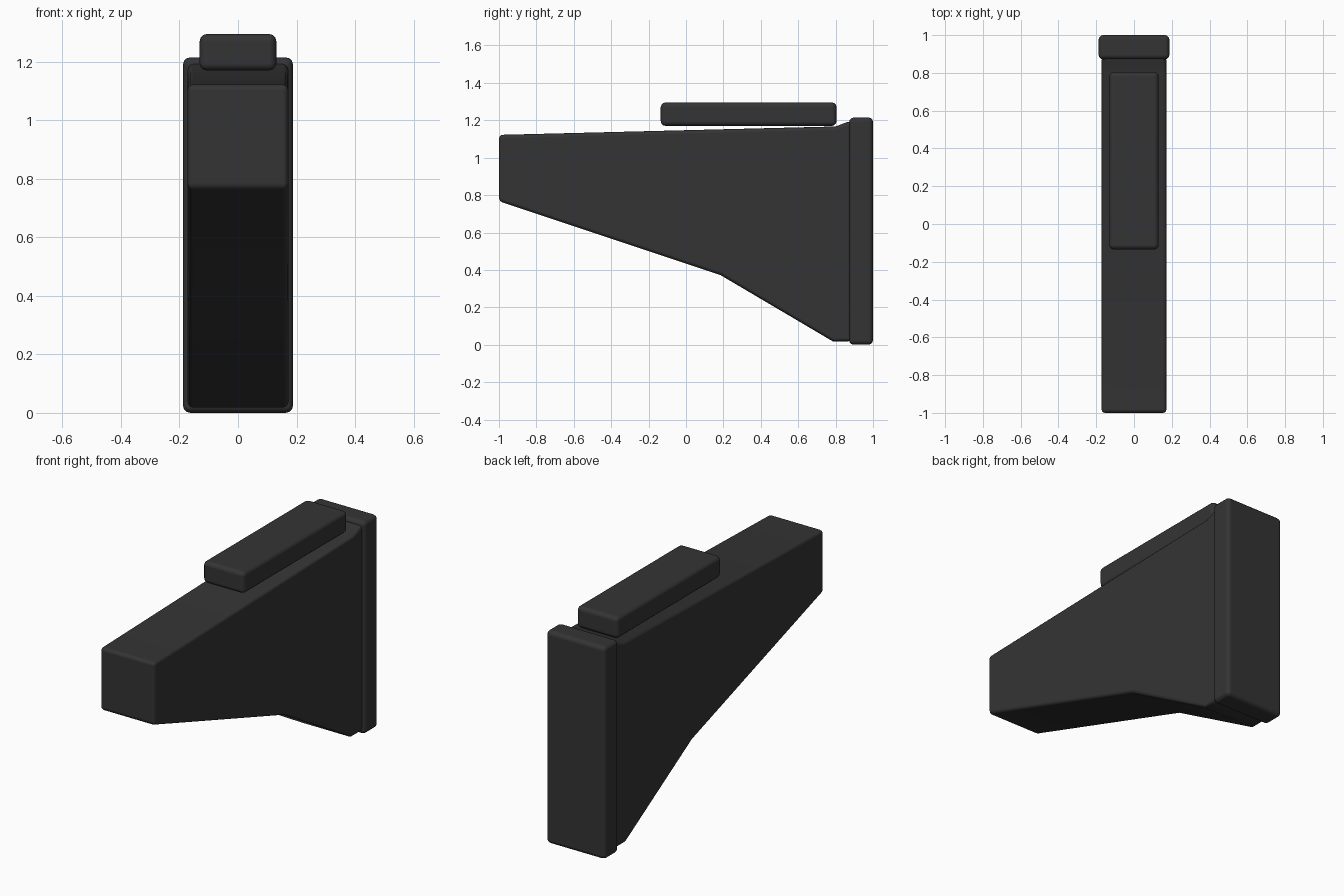
import bpy
import bmesh
import math

cube = bpy.data.objects.get("Cube")
if cube:
    bpy.data.objects.remove(cube, do_unlink=True)

# Single dark polymer colour
dark = bpy.data.materials.new("dark_grey")
dark.use_nodes = True
colour = (0.034, 0.034, 0.034, 1)
dark.diffuse_color = colour
dark.node_tree.nodes["Principled BSDF"].inputs["Base Color"].default_value = colour


def slab(name, profile, half_width, radius):
    """Extrude a (y, z) side profile across x and round its edges."""
    bm = bmesh.new()
    face = bm.faces.new([bm.verts.new((-half_width, y, z)) for y, z in profile])
    side = bmesh.ops.extrude_face_region(bm, geom=[face])["geom"]
    bmesh.ops.translate(bm, vec=(2 * half_width, 0, 0),
                        verts=[v for v in side if isinstance(v, bmesh.types.BMVert)])
    bmesh.ops.recalc_face_normals(bm, faces=bm.faces)
    mesh = bpy.data.meshes.new(name)
    bm.to_mesh(mesh)
    bm.free()
    mesh.materials.append(dark)
    obj = bpy.data.objects.new(name, mesh)
    bpy.context.collection.objects.link(obj)
    bevel = obj.modifiers.new("rounded_edges", 'BEVEL')
    bevel.width = radius
    bevel.segments = 3
    bevel.limit_method = 'ANGLE'
    bevel.angle_limit = math.radians(40)
    bevel.harden_normals = True
    for poly in mesh.polygons:
        poly.use_smooth = True
    bpy.ops.object.select_all(action='DESELECT')
    obj.select_set(True)
    bpy.context.view_layer.objects.active = obj
    bpy.ops.object.shade_smooth_by_angle(angle=math.radians(35))
    return obj


def box_profile(y0, y1, z0, z1):
    return [(y0, z0), (y1, z0), (y1, z1), (y0, z1)]


# Tapered body with a kinked underside and a small rise at the rear
slab("stock_body",
     [(-1, 0.767), (0.185, 0.372), (0.785, 0.018), (0.885, 0.018),
      (0.885, 1.196), (0.86, 1.19), (0.80, 1.167), (-1, 1.122)],
     0.172, 0.025)

# Butt pad closing the rear
slab("butt_pad", box_profile(0.872, 1, 0, 1.215), 0.188, 0.025)

# Raised cheek rest above the body
slab("cheek_rest", box_profile(-0.135, 0.805, 1.17, 1.295), 0.131, 0.025)
